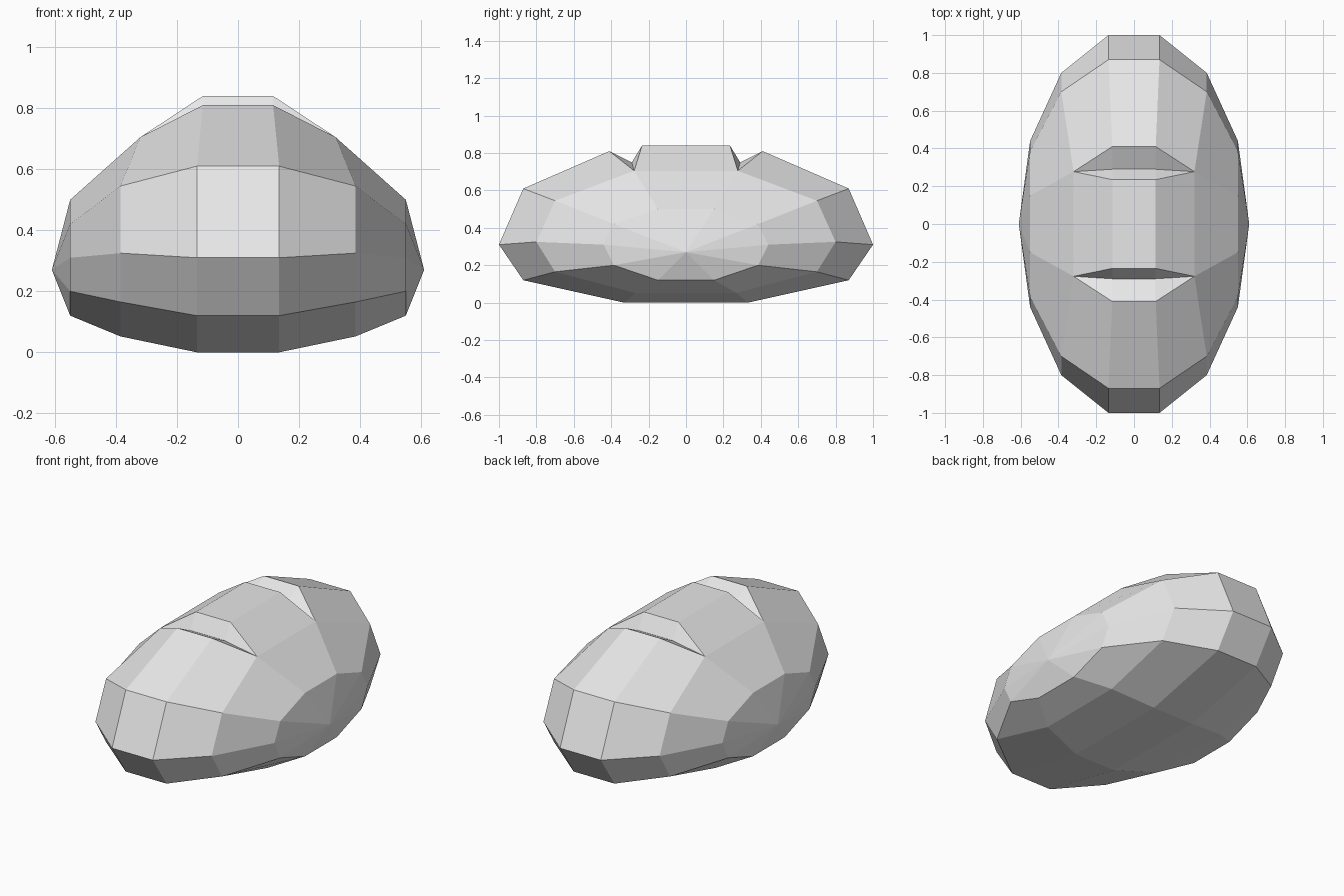
import bpy
import bmesh

if "Cube" in bpy.data.objects:
    bpy.data.objects.remove(bpy.data.objects["Cube"], do_unlink=True)

# One plain crust colour
crust = bpy.data.materials.new("light_grey")
crust.use_nodes = True
colour = (0.8, 0.8, 0.8, 1.0)
crust.diffuse_color = colour
crust.node_tree.nodes["Principled BSDF"].inputs["Base Color"].default_value = colour

# Half sections (x, y, z) of the loaf from underside to top
MIDDLE = [(0.135, 0.33, 0.0), (0.135, 0.87, 0.12), (0.135, 1.0, 0.31),
          (0.135, 0.87, 0.61), (0.115, 0.41, 0.81)]
SHOULDER = [(0.385, 0.27, 0.052), (0.385, 0.70, 0.165), (0.385, 0.80, 0.325),
            (0.385, 0.70, 0.545), (0.32, 0.277, 0.705)]
END = [(0.55, 0.15, 0.12), (0.55, 0.385, 0.20), (0.55, 0.44, 0.31),
       (0.55, 0.385, 0.42), (0.55, 0.15, 0.50)]
POLE = (0.61, 0.0, 0.27)

bm = bmesh.new()


def ring(section, side):
    """Closed section: up the back half, then down the front half."""
    back = [bm.verts.new((side * x, y, z)) for x, y, z in section]
    front = [bm.verts.new((side * x, -y, z)) for x, y, z in section]
    return back + front[::-1]


def bridge(a, b):
    for i in range(len(a)):
        j = (i + 1) % len(a)
        bm.faces.new((a[i], a[j], b[j], b[i]))


# Two score cuts: a valley and a crest line between the lips
SCORES = [(0.115, 0.29, 0.75), (0.115, 0.235, 0.84)]
middles = []
for side in (1, -1):
    middle = ring(MIDDLE + SCORES, side)
    shoulder = ring(SHOULDER, side)
    end = ring(END, side)
    pole = bm.verts.new((side * POLE[0], POLE[1], POLE[2]))
    n, half = len(middle), len(MIDDLE)

    # Body quads outside the cuts, on both halves
    for i in range(half - 1):
        bm.faces.new((middle[i], middle[i + 1], shoulder[i + 1], shoulder[i]))
        bm.faces.new((middle[-1 - i], middle[-2 - i], shoulder[-2 - i], shoulder[-1 - i]))
    bm.faces.new((middle[-1], middle[0], shoulder[0], shoulder[-1]))

    # Cut walls taper to a point at the shoulder
    for k in range(half - 1, half + 1):
        bm.faces.new((middle[k], middle[k + 1], shoulder[half - 1]))
        bm.faces.new((middle[n - 1 - k], middle[n - 2 - k], shoulder[half]))
    bm.faces.new((middle[half + 1], middle[half + 2], shoulder[half], shoulder[half - 1]))

    # Rounded side closing at the pole
    bridge(shoulder, end)
    for i in range(len(end)):
        bm.faces.new((end[i], end[(i + 1) % len(end)], pole))
    middles.append(middle)

# Central band joining both sides
bridge(*middles)
bmesh.ops.recalc_face_normals(bm, faces=bm.faces[:])

mesh = bpy.data.meshes.new("scored_loaf")
bm.to_mesh(mesh)
bm.free()
mesh.materials.append(crust)
loaf = bpy.data.objects.new("scored_loaf", mesh)
bpy.context.collection.objects.link(loaf)
